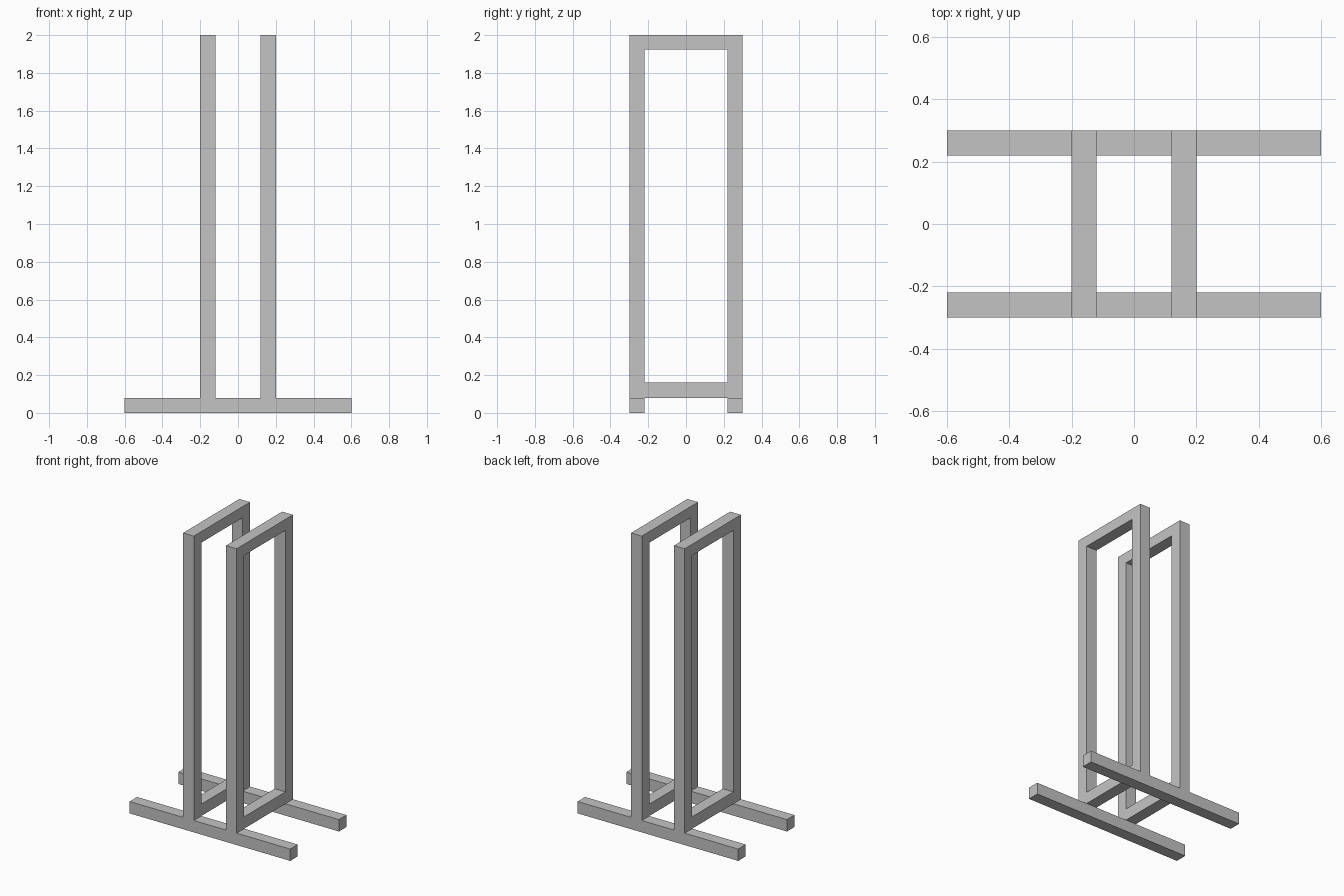
import bpy
import bmesh

cube = bpy.data.objects.get("Cube")
if cube:
    bpy.data.objects.remove(cube, do_unlink=True)

grey = bpy.data.materials.new("plain_grey")
grey.use_nodes = True
colour = (0.55, 0.55, 0.55, 1)
grey.diffuse_color = colour
grey.node_tree.nodes["Principled BSDF"].inputs["Base Color"].default_value = colour

BAR = 0.08          # thickness of the square bars
HALF_DEPTH = 0.3
HEIGHT = 2.0


def finish(name, bm):
    bmesh.ops.recalc_face_normals(bm, faces=bm.faces)
    mesh = bpy.data.meshes.new(name)
    bm.to_mesh(mesh)
    bm.free()
    mesh.materials.append(grey)
    obj = bpy.data.objects.new(name, mesh)
    bpy.context.collection.objects.link(obj)
    return obj


def foot_bar(name, y):
    bm = bmesh.new()
    bmesh.ops.create_cube(bm, size=1)
    bmesh.ops.scale(bm, vec=(1.2, BAR, BAR), verts=bm.verts)
    bmesh.ops.translate(bm, vec=(0, y, BAR / 2), verts=bm.verts)
    return finish(name, bm)


def upright_frame(name, x):
    # Rectangular ring in the yz plane, extruded to the bar thickness
    def loop(half, low, high):
        corners = ((-half, low), (half, low), (half, high), (-half, high))
        return [bm.verts.new((x - BAR / 2, y, z)) for y, z in corners]

    bm = bmesh.new()
    outer = loop(HALF_DEPTH, BAR, HEIGHT)
    inner = loop(HALF_DEPTH - BAR, 2 * BAR, HEIGHT - 0.075)
    for i in range(4):
        j = (i + 1) % 4
        bm.faces.new((outer[i], outer[j], inner[j], inner[i]))
    result = bmesh.ops.extrude_face_region(bm, geom=bm.faces[:], use_keep_orig=True)
    moved = [v for v in result["geom"] if isinstance(v, bmesh.types.BMVert)]
    bmesh.ops.translate(bm, vec=(BAR, 0, 0), verts=moved)
    return finish(name, bm)


# Two feet and two upright frames, mirrored about the centre
for label, side in (("front", -1), ("back", 1)):
    foot_bar(label + "_foot", side * (HALF_DEPTH - BAR / 2))
for label, side in (("right", -1), ("left", 1)):
    upright_frame(label + "_frame", side * 0.16)
